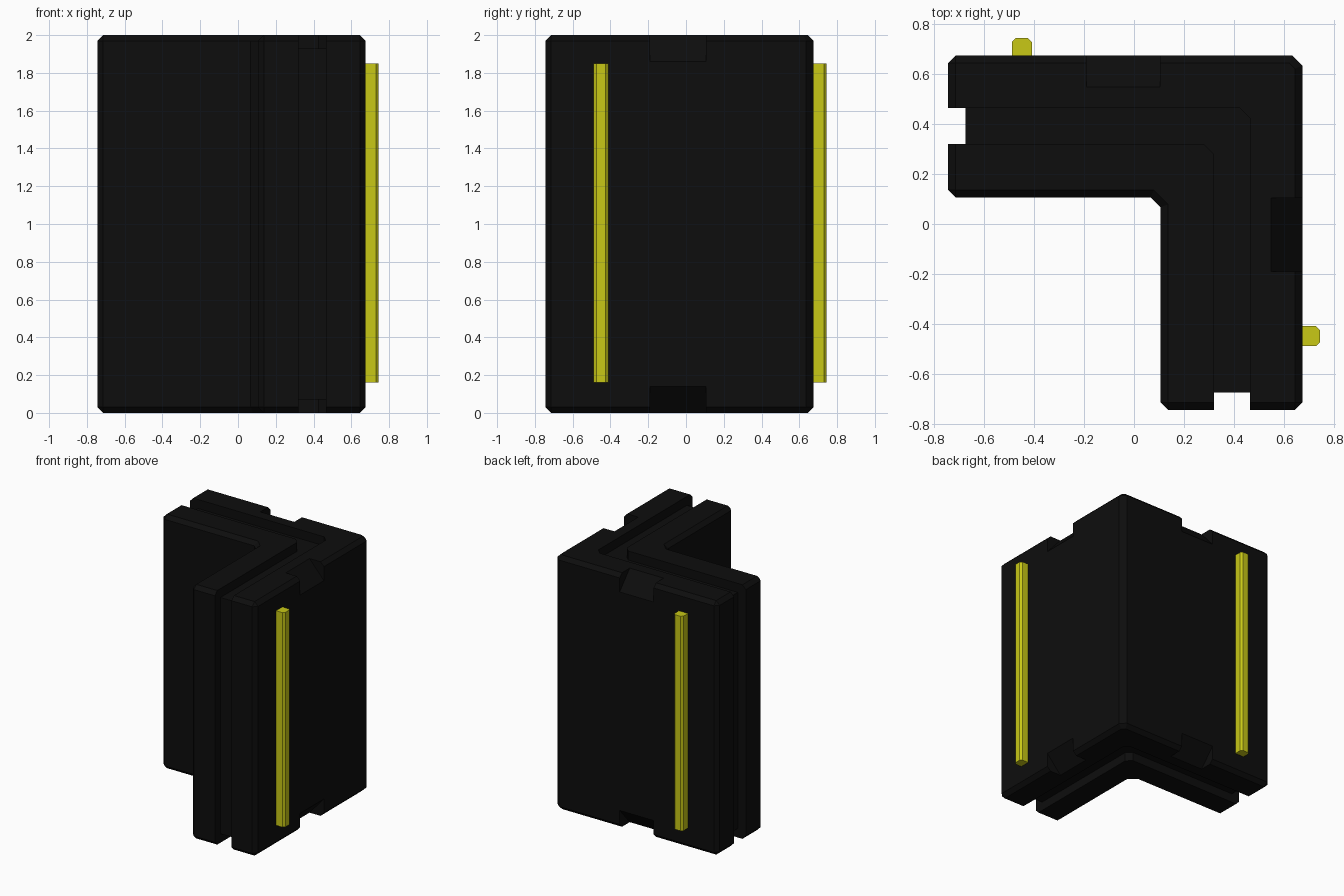
import bpy
import bmesh
import math

HEIGHT = 2.0
FACE = 0.675      # outer wall plane
END = -0.745      # free end of each arm

cube = bpy.data.objects.get("Cube")
if cube:
    bpy.data.objects.remove(cube, do_unlink=True)


def material(name, rgb):
    mat = bpy.data.materials.new(name)
    mat.use_nodes = True
    mat.diffuse_color = (*rgb, 1)
    bsdf = mat.node_tree.nodes["Principled BSDF"]
    bsdf.inputs["Base Color"].default_value = (*rgb, 1)
    bsdf.inputs["Roughness"].default_value = 0.7
    return mat


black = material("matte black", (0.004, 0.004, 0.004))
yellow = material("yellow", (0.58, 0.58, 0.008))


def prism(bm, points, offset):
    """Extrude a closed loop of 3D points by an offset vector."""
    face = bm.faces.new([bm.verts.new(p) for p in points])
    grown = bmesh.ops.extrude_face_region(bm, geom=[face], use_keep_orig=True)
    verts = [v for v in grown["geom"] if isinstance(v, bmesh.types.BMVert)]
    bmesh.ops.translate(bm, verts=verts, vec=offset)


def l_outline(low, high, end, z, cut=0.04):
    """L-shaped outline with clipped corners, symmetric about x = y."""
    half = [(end, low, z), (low - cut, low, z)]
    half += [(y, x, z) for x, y, z in reversed(half)]
    outer = [(high, end, z), (high, high - cut, z)]
    return half + outer + [(y, x, z) for x, y, z in reversed(outer)]


def finish(bm, name, mat):
    bmesh.ops.recalc_face_normals(bm, faces=bm.faces)
    mesh = bpy.data.meshes.new(name)
    bm.to_mesh(mesh)
    bm.free()
    obj = bpy.data.objects.new(name, mesh)
    bpy.context.collection.objects.link(obj)
    mesh.materials.append(mat)
    return obj


# Chamfered corner block
bm = bmesh.new()
prism(bm, l_outline(0.107, FACE, END, 0), (0, 0, HEIGHT))
bmesh.ops.recalc_face_normals(bm, faces=bm.faces)
sharp = [e for e in bm.edges if e.calc_face_angle() > math.radians(60)]
bmesh.ops.bevel(bm, geom=sharp, offset=0.03, segments=1, affect='EDGES')
walls = finish(bm, "corner_walls", black)

# Cutter: full-height groove plus sloped pockets at top and bottom
bm = bmesh.new()
prism(bm, l_outline(0.32, 0.465, END - 0.1, -0.1), (0, 0, HEIGHT + 0.2))
wedge = [(0.505, 2.05), (0.8, 1.72), (0.8, 2.05)]
for flip in (False, True):
    for swap in (False, True):
        loop = [(x, -0.19, HEIGHT - z if flip else z) for x, z in wedge]
        offset = (0, 0.295, 0)
        if swap:
            loop = [(y, x, z) for x, y, z in loop]
            offset = (0.295, 0, 0)
        prism(bm, loop, offset)
cutter = finish(bm, "groove_cutter", black)
cutter.hide_render = True

cut = walls.modifiers.new("grooves", 'BOOLEAN')
cut.operation = 'DIFFERENCE'
cut.solver = 'EXACT'
cut.object = cutter
bpy.context.view_layer.objects.active = walls
bpy.ops.object.modifier_apply(modifier=cut.name)
bpy.data.objects.remove(cutter, do_unlink=True)

# Recessed core at the bottom of the grooves
bm = bmesh.new()
prism(bm, l_outline(0.32, 0.465, -0.675, 0.07), (0, 0, HEIGHT - 0.14))
finish(bm, "recessed_core", black)

# Yellow strips on the two outer faces
profile = [(FACE, -0.49), (0.73, -0.49), (0.745, -0.475),
           (0.745, -0.425), (0.73, -0.41), (FACE, -0.41)]
for name, swap in (("left_strip", False), ("back_strip", True)):
    bm = bmesh.new()
    prism(bm, [(y, x, 0.16) if swap else (x, y, 0.16) for x, y in profile],
          (0, 0, 1.69))
    finish(bm, name, yellow)
